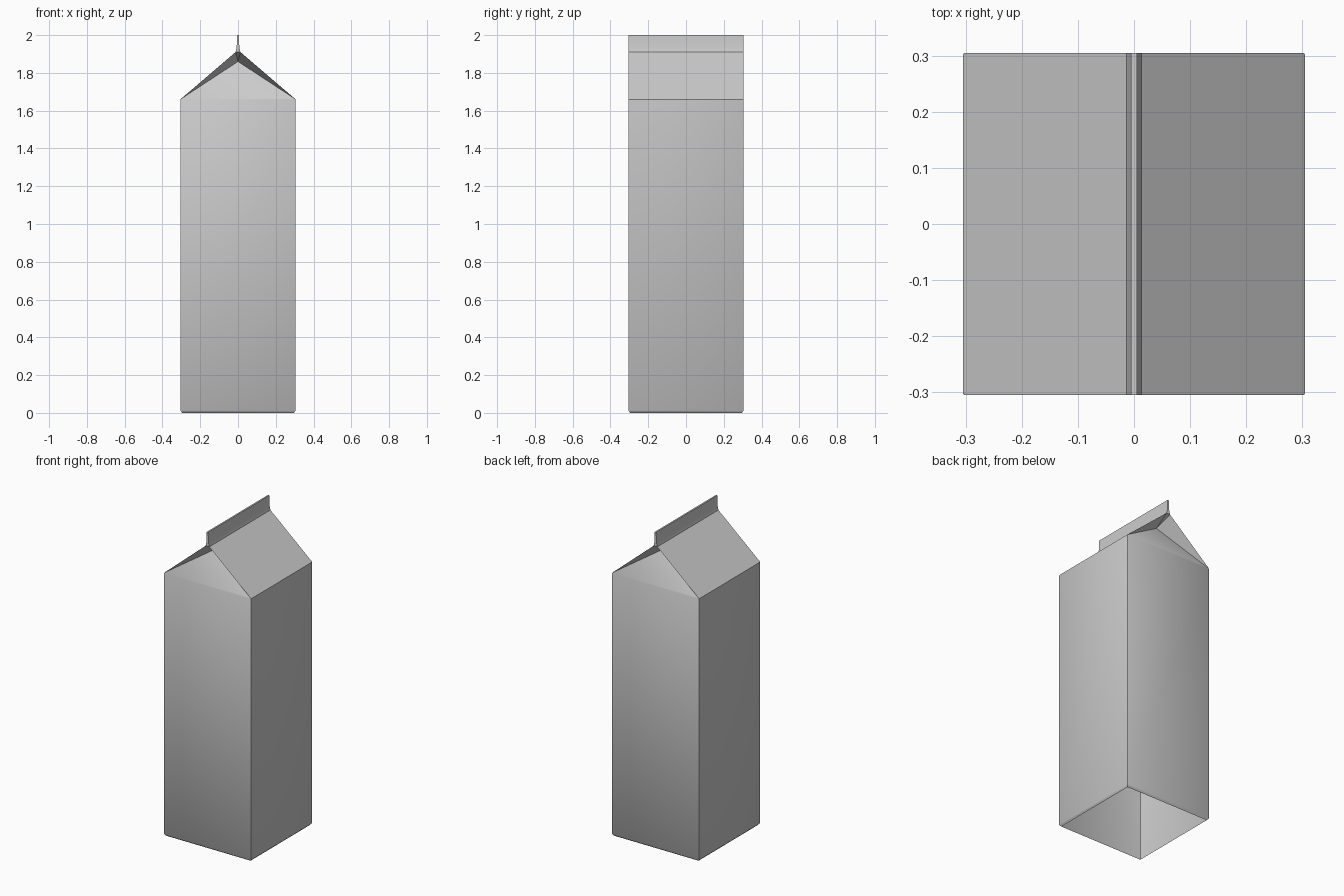
import bpy, bmesh

if "Cube" in bpy.data.objects:
    bpy.data.objects.remove(bpy.data.objects["Cube"])

W = 0.305          # half width of the carton
EAVE = 1.66        # height where the gable starts
RIDGE = 1.91       # base of the sealed fin
TOP = 2.0

bm = bmesh.new()


def ring(half, z):
    return [bm.verts.new((sx * half, sy * W if half == W else sy * half, z))
            for sx, sy in ((-1, -1), (1, -1), (1, 1), (-1, 1))]


def bridge(a, b):
    for i in range(4):
        j = (i + 1) % 4
        bm.faces.new((a[i], a[j], b[j], b[i]))


# Body: open-bottomed square tube with a small turned-in rim
rim = ring(W - 0.01, 0.0)
low = ring(W, 0.012)
eave = ring(W, EAVE)
bridge(rim, low)
bridge(low, eave)

# Fin: narrow tapered strip along y, in the same corner order
def fin_ring(hx, z):
    return [bm.verts.new((sx * hx, sy * W, z))
            for sx, sy in ((-1, -1), (1, -1), (1, 1), (-1, 1))]


base = fin_ring(0.013, RIDGE)
mid = fin_ring(0.007, RIDGE + 0.025)
tip = fin_ring(0.005, TOP)
bridge(base, mid)
bridge(mid, tip)
bm.faces.new(tip)

# Roof slopes on the left and right
for i, j in ((1, 2), (3, 0)):
    bm.faces.new((eave[i], eave[j], base[j], base[i]))

# Tucked-in gable folds at front and back
for i, j, s in ((0, 1, -1), (2, 3, 1)):
    apex = bm.verts.new((0, s * 0.2, 1.86))
    bm.faces.new((eave[i], eave[j], apex))
    bm.faces.new((eave[j], base[j], apex))
    bm.faces.new((base[j], base[i], apex))
    bm.faces.new((base[i], eave[i], apex))

# Soft vertical corners
corners = [e for e in bm.edges if set(e.verts) in [{a, b} for a, b in zip(low, eave)]]
bmesh.ops.bevel(bm, geom=corners, offset=0.005, segments=2, profile=0.5,
                affect='EDGES', clamp_overlap=True)
bmesh.ops.recalc_face_normals(bm, faces=bm.faces)

mesh = bpy.data.meshes.new("carton")
bm.to_mesh(mesh)
bm.free()
carton = bpy.data.objects.new("carton", mesh)
bpy.context.collection.objects.link(carton)
bpy.context.view_layer.objects.active = carton
carton.select_set(True)
bpy.ops.object.shade_smooth_by_angle(angle=0.5)
